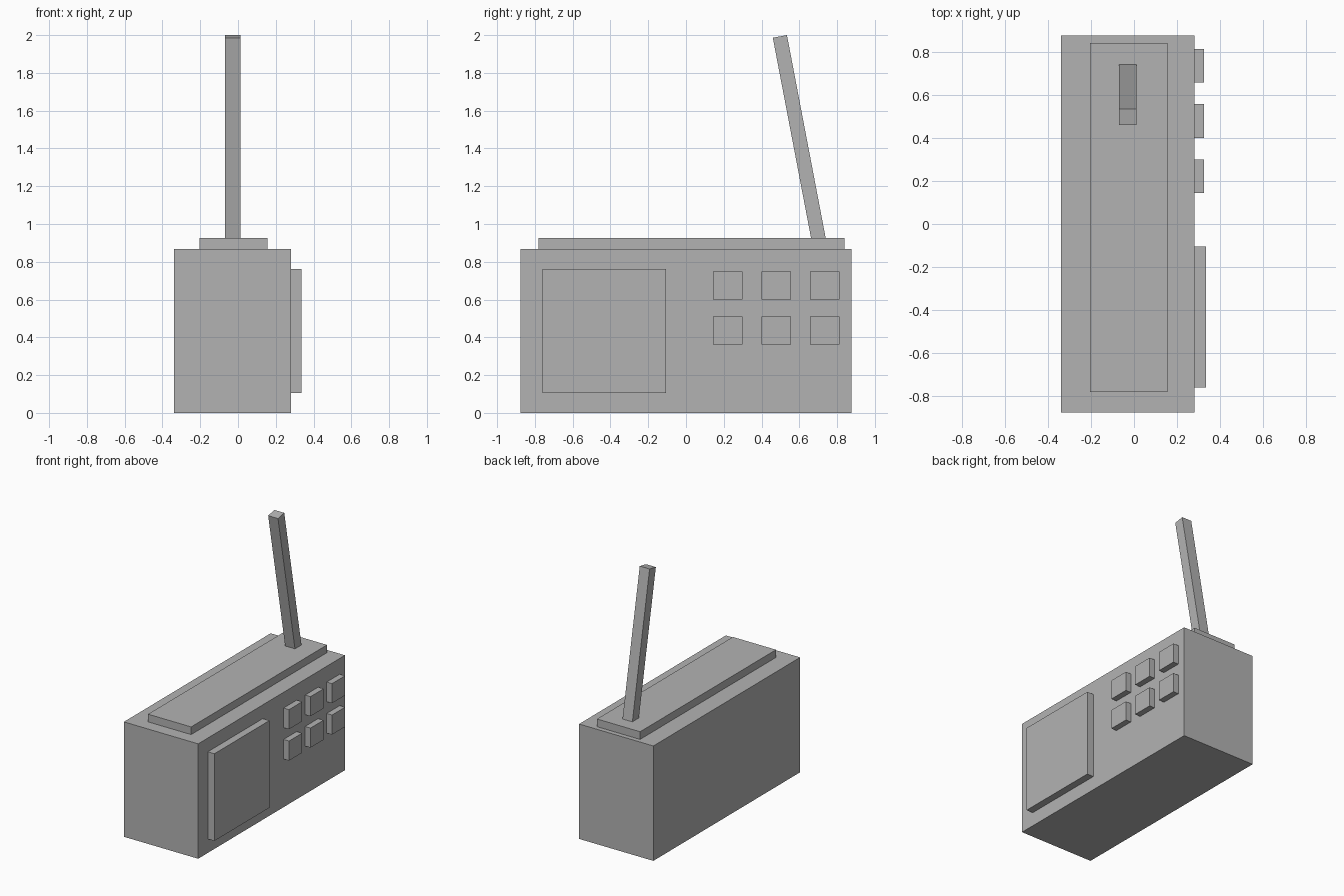
import bpy
from math import atan2
from mathutils import Vector

old = bpy.data.objects.get("Cube")
if old:
    bpy.data.objects.remove(old, do_unlink=True)

grey = bpy.data.materials.new("plain grey")
grey.use_nodes = True
colour = (0.45, 0.45, 0.45, 1)
grey.diffuse_color = colour
grey.node_tree.nodes["Principled BSDF"].inputs["Base Color"].default_value = colour


def block(name, low, high):
    """Box between two opposite corners."""
    low, high = Vector(low), Vector(high)
    bpy.ops.mesh.primitive_cube_add(size=1, location=(low + high) / 2)
    ob = bpy.context.object
    ob.name = name
    ob.scale = high - low
    ob.data.materials.append(grey)
    return ob


BODY_TOP = 0.867
SIDE = 0.28

# Case with a raised lid
block("body", (-0.34, -0.875, 0), (SIDE, 0.875, BODY_TOP))
block("top_plate", (-0.205, -0.78, BODY_TOP), (0.155, 0.84, 0.925))

# Speaker panel and button grid on the right-hand face
block("speaker_panel", (SIDE, -0.76, 0.105), (0.335, -0.105, 0.763))
for row, z in enumerate((0.437, 0.674)):
    for col, y in enumerate((0.222, 0.478, 0.735)):
        block(f"button_{row}_{col}", (SIDE, y - 0.078, z - 0.074),
              (0.325, y + 0.078, z + 0.074))

# Leaning square antenna, its foot sunk into the lid
foot = Vector((-0.029, 0.712, BODY_TOP))
tip = Vector((-0.029, 0.497, 1.993))
lean = tip - foot
antenna = block("antenna", (-0.041, -0.038, -lean.length / 2),
                (0.041, 0.038, lean.length / 2))
antenna.location = (foot + tip) / 2
antenna.rotation_euler.x = atan2(-lean.y, lean.z)
